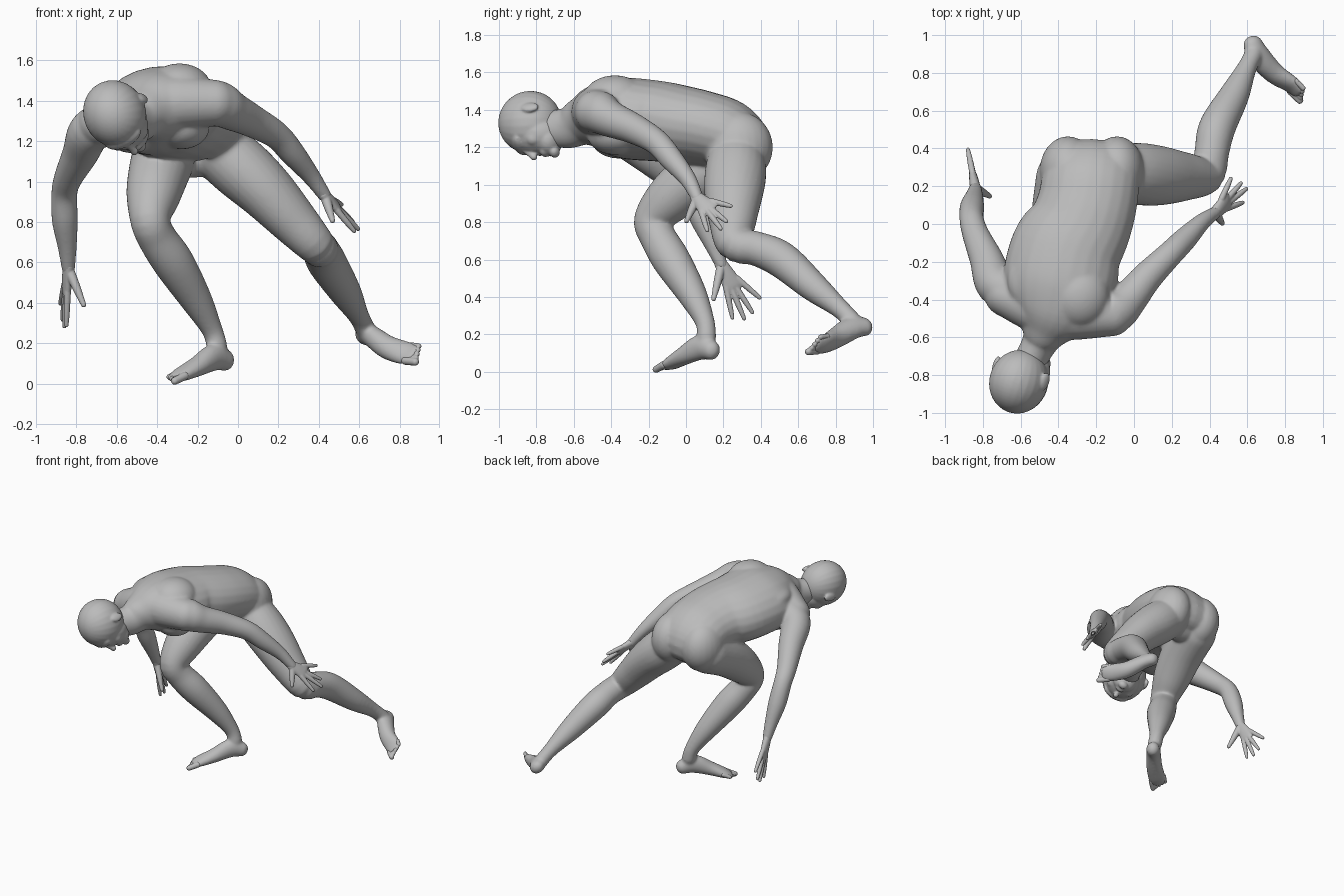
import bpy
import bmesh
from math import cos, sin, pi
from mathutils import Vector, Matrix

default_cube = bpy.data.objects.get("Cube")
if default_cube:
    bpy.data.objects.remove(default_cube, do_unlink=True)

SIDES = 24
STEPS = 5
mesh_builder = bmesh.new()

grey = (.5, .5, .5, 1)
skin = bpy.data.materials.new("plain grey")
skin.use_nodes = True
skin.diffuse_color = grey
skin.node_tree.nodes["Principled BSDF"].inputs["Base Color"].default_value = grey


def blob(centre, radii, axes=None):
    """Ellipsoid with its radii along the three given axes."""
    axes = axes or [Vector(row) for row in Matrix.Identity(3)]
    columns = [axis.normalized() * radius for axis, radius in zip(axes, radii)]
    matrix = Matrix.Translation(Vector(centre)) @ Matrix(columns).transposed().to_4x4()
    bmesh.ops.create_uvsphere(mesh_builder, u_segments=SIDES, v_segments=SIDES,
                              radius=1, matrix=matrix)


def spline(before, start, end, after, t):
    """Smooth interpolation between start and end."""
    slope_in, slope_out = (end - before) / 2, (after - start) / 2
    return (start * (2 * t**3 - 3 * t**2 + 1) + slope_in * (t**3 - 2 * t**2 + t)
            + end * (3 * t**2 - 2 * t**3) + slope_out * (t**3 - t**2))


def loft(stations, side_start=(1, 0, 0), side_end=None):
    """Rounded tube through stations of position, half width and half depth."""
    keys = [Vector(tuple(s) if len(s) == 5 else (*s, s[-1])) for s in stations]
    samples = []
    for i in range(len(keys) - 1):
        before, after = keys[max(i - 1, 0)], keys[min(i + 2, len(keys) - 1)]
        samples += [spline(before, keys[i], keys[i + 1], after, step / STEPS)
                    for step in range(STEPS)]
    samples.append(keys[-1])
    first, last = Vector(side_start), Vector(side_end or side_start)
    rings = []
    for i, sample in enumerate(samples):
        ahead, behind = samples[min(i + 1, len(samples) - 1)], samples[max(i - 1, 0)]
        along = (Vector(ahead[:3]) - Vector(behind[:3])).normalized()
        side = first.lerp(last, i / (len(samples) - 1))
        side = (side - along * side.dot(along)).normalized()
        up = along.cross(side)
        centre, width, depth = Vector(sample[:3]), sample[3], sample[4]
        rings.append([mesh_builder.verts.new(
            centre + side * width * cos(2 * pi * k / SIDES) + up * depth * sin(2 * pi * k / SIDES))
            for k in range(SIDES)])
        if i in (0, len(samples) - 1):
            blob(centre, (width, depth, min(width, depth)), (side, up, along))
    for lower, upper in zip(rings, rings[1:]):
        for k in range(SIDES):
            n = (k + 1) % SIDES
            mesh_builder.faces.new((lower[k], lower[n], upper[n], upper[k]))
    mesh_builder.faces.new(rings[0][::-1])
    mesh_builder.faces.new(rings[-1])


def finish(name, voxel, softness):
    """Turn the shapes gathered so far into one continuous skin."""
    bmesh.ops.recalc_face_normals(mesh_builder, faces=mesh_builder.faces)
    mesh = bpy.data.meshes.new(name)
    mesh_builder.to_mesh(mesh)
    mesh_builder.clear()
    mesh.materials.append(skin)
    mesh.shade_smooth()
    part = bpy.data.objects.new(name, mesh)
    bpy.context.collection.objects.link(part)
    remesh = part.modifiers.new("blend shapes", "REMESH")
    remesh.mode = "VOXEL"
    remesh.voxel_size = voxel
    remesh.use_smooth_shade = True
    soften = part.modifiers.new("soften joins", "SMOOTH")
    soften.factor = .5
    soften.iterations = softness
    lighten = part.modifiers.new("lighten mesh", "DECIMATE")
    lighten.ratio = .5


def hand(name, wrist, thumb_tip, finger_tips):
    """Flat palm with four spread fingers and a thumb."""
    wrist, thumb_tip = Vector(wrist), Vector(thumb_tip)
    tips = [Vector(tip) for tip in finger_tips]
    middle = sum(tips, Vector()) / len(tips)
    across = tips[-1] - tips[0]
    palm = [(-.06, .033, .028), (.2, .045, .026), (.42, .053, .021), (.5, .048, .015)]
    loft([(*wrist.lerp(middle, t), w, d) for t, w, d in palm], across)
    for tip in tips:
        loft([(*wrist.lerp(tip, t), r) for t, r in ((.4, .017), (.75, .015), (.97, .011))], across)
    loft([(*wrist.lerp(thumb_tip, t), r) for t, r in ((.1, .025), (.5, .021), (.95, .013))], across)
    finish(name, .004, 6)


def toes(name, stations, big_toe_side):
    """Five toes ahead of the ball of the foot, the largest first."""
    side = Vector(big_toe_side).normalized()
    ball = Vector(stations[-1][:3])
    ahead = (ball - Vector(stations[-2][:3])).normalized()
    for toe in range(5):
        root = ball + side * (.044 - .024 * toe) - ahead * (.02 + .01 * toe)
        radius = .021 if toe == 0 else .015
        tip = root + ahead * (.068 - .004 * toe)
        loft([(*root, radius), (*tip, radius * .9)], side)
    finish(name, .004, 4)


# Torso, from pelvis to neck
loft([(-.21, .26, 1.12, .15, .1), (-.22, .285, 1.19, .25, .17),
      (-.23, .22, 1.265, .26, .19), (-.25, .1, 1.3, .265, .2),
      (-.29, -.02, 1.32, .275, .21), (-.36, -.15, 1.34, .3, .215),
      (-.4, -.33, 1.355, .3, .215), (-.43, -.46, 1.36, .24, .18),
      (-.47, -.56, 1.335, .14, .13), (-.5, -.63, 1.305, .095, .112),
      (-.56, -.74, 1.3, .085, .095)],
     (1, 0, 0), (.95, -.25, .25))

# Shoulder girdle, chest muscles, shoulder blades and buttocks
loft([(-.68, -.38, 1.29, .11), (-.42, -.47, 1.38, .14), (-.12, -.48, 1.39, .115)], (0, 0, 1))
for centre, radii in (((-.52, -.36, 1.25), (.14, .15, .11)),
                      ((-.28, -.38, 1.27), (.14, .15, .11)),
                      ((-.55, -.3, 1.42), (.12, .15, .07)),
                      ((-.29, -.38, 1.46), (.16, .17, .125)),
                      ((-.35, .28, 1.2), (.15, .185, .19)),
                      ((-.09, .28, 1.2), (.145, .185, .19))):
    blob(centre, radii)

# Arms
loft([(-.2, -.45, 1.39, .125), (-.1, -.46, 1.385, .116), (-.03, -.4, 1.35, .098),
      (.07, -.28, 1.3, .082), (.19, -.16, 1.23, .069), (.27, -.08, 1.14, .063),
      (.36, .01, 1.03, .046), (.43, .06, .93, .034)])
loft([(-.62, -.36, 1.3, .115), (-.73, -.32, 1.25, .108), (-.78, -.19, 1.14, .09),
      (-.84, -.05, 1.02, .071), (-.86, .03, .94, .065), (-.857, .09, .81, .065),
      (-.845, .15, .67, .047), (-.84, .19, .57, .034)])

# Legs
loft([(-.1, .27, 1.16, .15), (.02, .265, 1.06, .165, .155), (.14, .255, .95, .158, .142),
      (.27, .25, .81, .13, .12), (.385, .26, .685, .098), (.41, .37, .66, .092),
      (.44, .51, .6, .098), (.53, .68, .455, .08), (.595, .82, .34, .053),
      (.63, .89, .27, .05)], (0, 1, 0), (1, 0, 0))
loft([(-.36, .24, 1.14, .16), (-.39, .07, 1.05, .152), (-.42, -.08, .93, .134),
      (-.435, -.18, .81, .1), (-.4, -.15, .72, .097), (-.32, -.08, .6, .102),
      (-.21, .03, .42, .08), (-.13, .1, .27, .053), (-.105, .11, .19, .052)])

# Feet, from heel to ball
left_foot = [(.63, .95, .24, .048, .056), (.66, .89, .235, .052, .068),
             (.74, .8, .18, .06, .055), (.83, .74, .15, .064, .036),
             (.87, .7, .145, .056, .022)]
right_foot = [(-.065, .135, .115, .048, .054), (-.12, .075, .13, .052, .068),
              (-.2, -.01, .085, .058, .05), (-.28, -.075, .045, .064, .034),
              (-.31, -.1, .03, .056, .022)]
left_sole, right_sole = (-.57, -.25, -.73), (.7, -.7, 0)
loft(left_foot, left_sole)
loft(right_foot, right_sole)
finish("body", .0085, 18)

toes("left_toes", left_foot, left_sole)
toes("right_toes", right_foot, right_sole)

hand("left_hand", (.43, .06, .93), (.47, 0, .8),
     [(.58, .115, .75), (.6, .19, .76), (.57, .22, .8), (.515, .245, .885)])
hand("right_hand", (-.84, .19, .57), (-.76, .145, .38),
     [(-.85, .25, .28), (-.86, .315, .275), (-.87, .36, .31), (-.88, .4, .39)])

# Head, laid out by left, face and crown directions
crown = Vector((-.3, -.95, -.05)).normalized()
face = Vector((.42, -.05, -.9))
face = (face - crown * face.dot(crown)).normalized()
left = crown.cross(face)
head_axes = (left, face, crown)


def head_point(sideways, forward, upward):
    return Vector((-.61, -.835, 1.335)) + left * sideways + face * forward + crown * upward


for place, radii in (((0, 0, 0), (.153, .17, .17)),            # skull
                     ((0, .08, -.05), (.118, .108, .14)),      # face
                     ((0, .115, -.12), (.088, .085, .068)),    # jaw
                     ((0, .185, -.155), (.036, .03, .028)),    # chin
                     ((0, .125, .035), (.1, .052, .045)),      # brow
                     ((0, .185, -.1), (.036, .022, .024))):    # mouth
    blob(head_point(*place), radii, head_axes)
# Ears and cheeks
for sign in (-1, 1):
    blob(head_point(sign * .15, -.015, -.045), (.016, .032, .05),
         (left + face * sign * -.4, face + left * sign * .4, crown))
    blob(head_point(sign * .065, .125, -.05), (.04, .045, .045), head_axes)
# Nose
loft([(*head_point(0, .16, .025), .013), (*head_point(0, .188, -.015), .016),
      (*head_point(0, .207, -.04), .02)], left)
finish("head", .006, 10)
